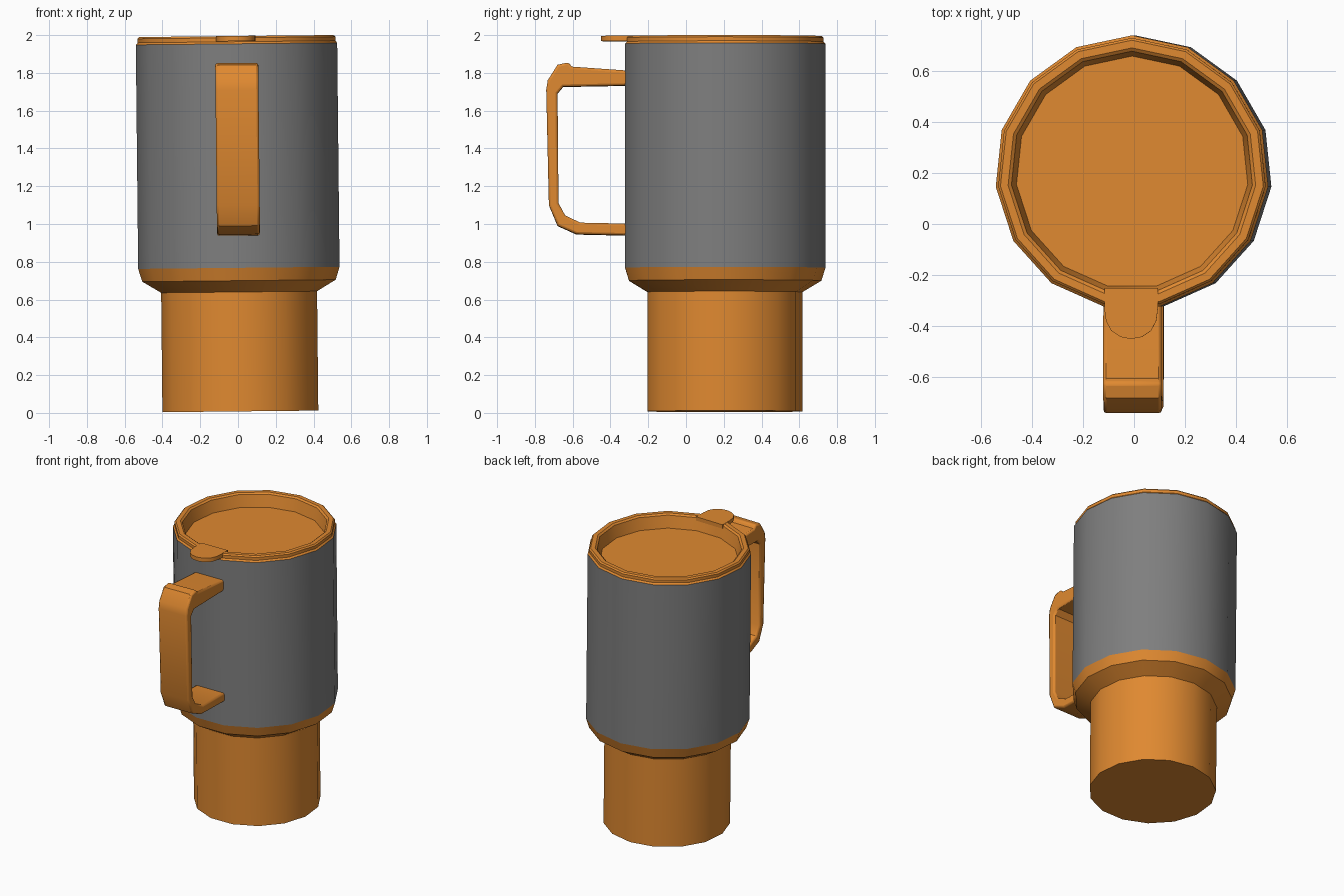
import bpy, bmesh, math
from mathutils import Matrix, Vector

if "Cube" in bpy.data.objects:
    bpy.data.objects.remove(bpy.data.objects["Cube"])

CY, N = 0.202, 15
# whole mug leans very slightly sideways
PIVOT = Vector((0, 0, 1.2))
LEAN = Matrix.Translation(PIVOT) @ Matrix.Rotation(math.radians(-0.6), 4, 'Y') @ Matrix.Translation(-PIVOT)


def material(name, col):
    m = bpy.data.materials.new(name)
    m.diffuse_color = (*col, 1)
    m.use_nodes = True
    m.node_tree.nodes["Principled BSDF"].inputs["Base Color"].default_value = m.diffuse_color
    return m


orange = material("orange plastic", (0.74, 0.25, 0.03))
grey = material("grey sleeve", (0.21, 0.21, 0.21))


def finish(name, bm, mat, bevel=0, angle=35):
    bmesh.ops.recalc_face_normals(bm, faces=bm.faces)
    bm.transform(LEAN)
    me = bpy.data.meshes.new(name)
    bm.to_mesh(me)
    bm.free()
    me.materials.append(mat)
    ob = bpy.data.objects.new(name, me)
    bpy.context.collection.objects.link(ob)
    if bevel:
        b = ob.modifiers.new("bevel", 'BEVEL')
        b.width, b.segments, b.limit_method = bevel, 2, 'ANGLE'
        b.angle_limit = math.radians(50)
    bpy.ops.object.select_all(action='DESELECT')
    ob.select_set(True)
    bpy.context.view_layer.objects.active = ob
    bpy.ops.object.shade_smooth_by_angle(angle=math.radians(angle))
    return ob


def turned(name, profile, mat, cap_start=False, cap_end=False):
    """Turn a (radius, height) profile into a 15-sided shell."""
    bm = bmesh.new()
    rings = []
    for r, z in profile:
        rings.append([bm.verts.new((r * math.sin(2 * math.pi * i / N),
                                    CY + r * math.cos(2 * math.pi * i / N), z)) for i in range(N)])
    for a, b in zip(rings, rings[1:]):
        for i in range(N):
            j = (i + 1) % N
            bm.faces.new((a[i], a[j], b[j], b[i]))
    if cap_start:
        bm.faces.new(rings[0])
    if cap_end:
        bm.faces.new(rings[-1])
    return finish(name, bm, mat)


def extruded(name, pts, direction, mat, bevel=0):
    """Extrude a closed outline into a solid."""
    bm = bmesh.new()
    f = bm.faces.new([bm.verts.new(p) for p in pts])
    ext = bmesh.ops.extrude_face_region(bm, geom=[f], use_keep_orig=True)
    bmesh.ops.translate(bm, vec=direction,
                        verts=[v for v in ext['geom'] if isinstance(v, bmesh.types.BMVert)])
    return finish(name, bm, mat, bevel)


# narrow foot with the flared shoulder above it
turned("base", [(0.415, 0.008), (0.415, 0.64), (0.515, 0.70), (0.536, 0.768)], orange, cap_start=True)

# grey outer sleeve
turned("sleeve", [(0.536, 0.768), (0.536, 1.954)], grey)

# lid with bevelled rim and sunken centre
turned("lid", [(0.536, 1.954), (0.526, 1.965), (0.526, 1.986), (0.517, 1.995),
               (0.487, 1.995), (0.474, 1.985), (0.455, 1.90)], orange, cap_end=True)

# thumb tab at the front of the lid
tab = [(0.105, -0.25), (0.105, -0.33), (0.098, -0.38), (0.078, -0.418), (0.042, -0.442), (0, -0.45)]
tab += [(-x, y) for x, y in reversed(tab[:-1])]
extruded("lid_tab", [(x - 0.003, y, 1.968) for x, y in tab], (0, 0, 0.028), orange)

# handle, drawn from the side with a small thumb ridge on top
handle = [(-0.27, 1.808), (-0.32, 1.812), (-0.605, 1.832), (-0.622, 1.855), (-0.68, 1.842),
          (-0.732, 1.76), (-0.74, 1.71), (-0.726, 1.10), (-0.68, 0.99), (-0.58, 0.945), (-0.27, 0.938),
          (-0.27, 1.00), (-0.56, 1.006), (-0.64, 1.045), (-0.675, 1.11),
          (-0.68, 1.69), (-0.65, 1.726), (-0.27, 1.733)]
extruded("handle", [(-0.114, y, z) for y, z in handle], (0.228, 0, 0), orange, bevel=0.012)
